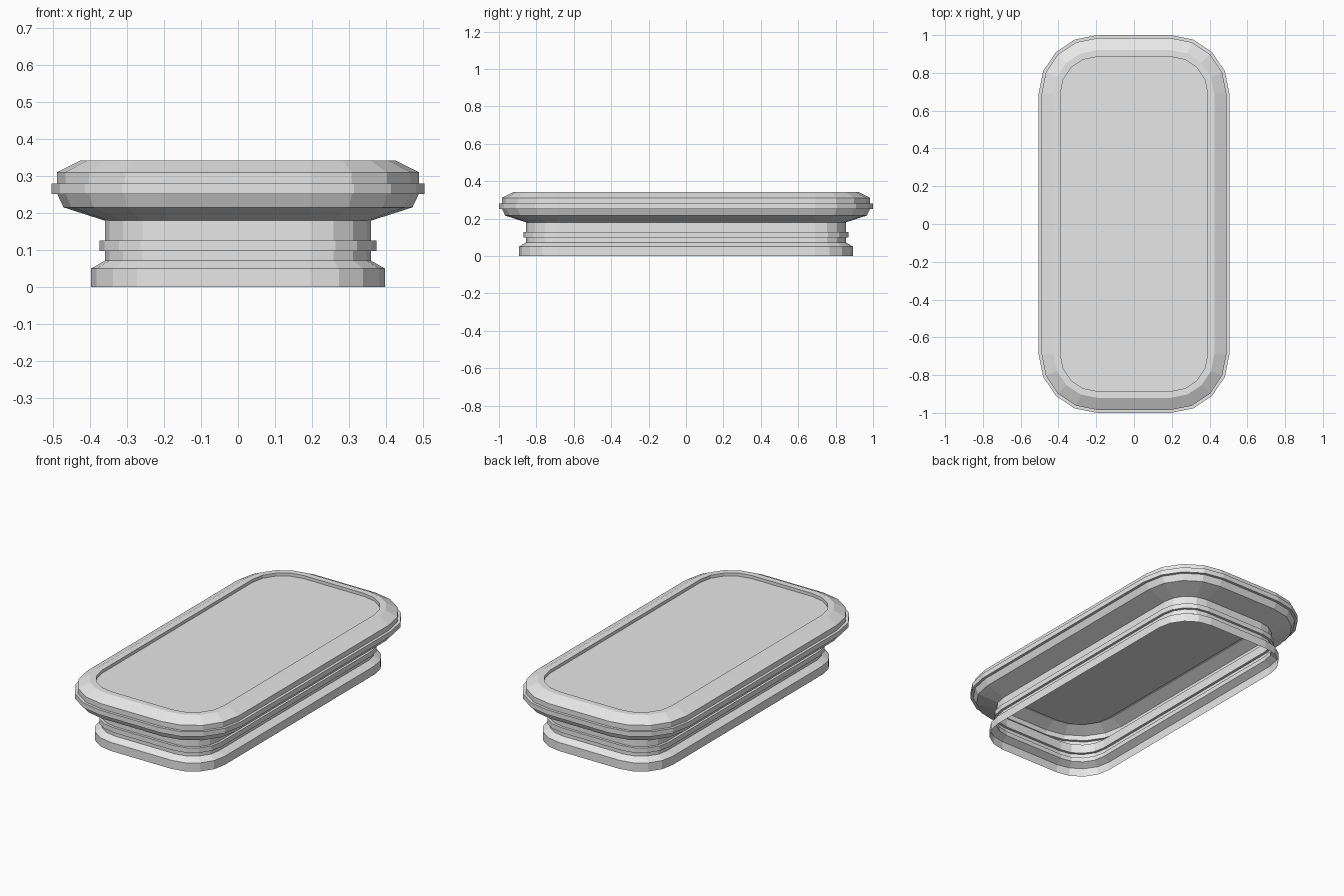
import bpy, bmesh, math

if "Cube" in bpy.data.objects:
    bpy.data.objects.remove(bpy.data.objects["Cube"])

# Corner centres shared by every outline; rings differ only in corner radius
CX, CY, SEGMENTS = 0.195, 0.69, 4

grey = bpy.data.materials.new("light_grey")
grey.diffuse_color = (0.8, 0.8, 0.8, 1)
grey.use_nodes = True
grey.node_tree.nodes["Principled BSDF"].inputs["Base Color"].default_value = grey.diffuse_color


def outline(half_width, z):
    """Rounded rectangle, counter-clockwise, around the shared corner centres."""
    r = half_width - CX
    points = []
    for i, (sx, sy) in enumerate([(1, 1), (-1, 1), (-1, -1), (1, -1)]):
        for k in range(SEGMENTS + 1):
            a = math.pi / 2 * (i + k / SEGMENTS)
            points.append((sx * CX + r * math.cos(a), sy * CY + r * math.sin(a), z))
    return points


def loft(name, profile, cap=False):
    """Skin a (half width, height) profile around the rounded rectangle."""
    bm = bmesh.new()
    rings = [[bm.verts.new(p) for p in outline(w, z)] for w, z in profile]
    for low, high in zip(rings, rings[1:]):
        n = len(low)
        for i in range(n):
            j = (i + 1) % n
            bm.faces.new((low[i], low[j], high[j], high[i]))
    if cap:
        bm.faces.new(rings[-1])
    mesh = bpy.data.meshes.new(name)
    bm.to_mesh(mesh)
    bm.free()
    mesh.materials.append(grey)
    obj = bpy.data.objects.new(name, mesh)
    bpy.context.collection.objects.link(obj)
    return obj


# Open foot with a sloped shoulder
loft("foot", [(0.398, 0.0), (0.398, 0.05), (0.36, 0.072)])

# Neck with a thin raised band
loft("neck", [(0.36, 0.072), (0.36, 0.098), (0.375, 0.098),
              (0.375, 0.127), (0.36, 0.127), (0.36, 0.18)])

# Flared lid with a rim band and a chamfered top
loft("lid", [(0.36, 0.18), (0.472, 0.216), (0.489, 0.252), (0.505, 0.252),
             (0.505, 0.281), (0.489, 0.281), (0.489, 0.311),
             (0.425, 0.343), (0.39, 0.343)])

# Slightly sunken top panel
loft("top_panel", [(0.39, 0.343), (0.39, 0.325)], cap=True)
